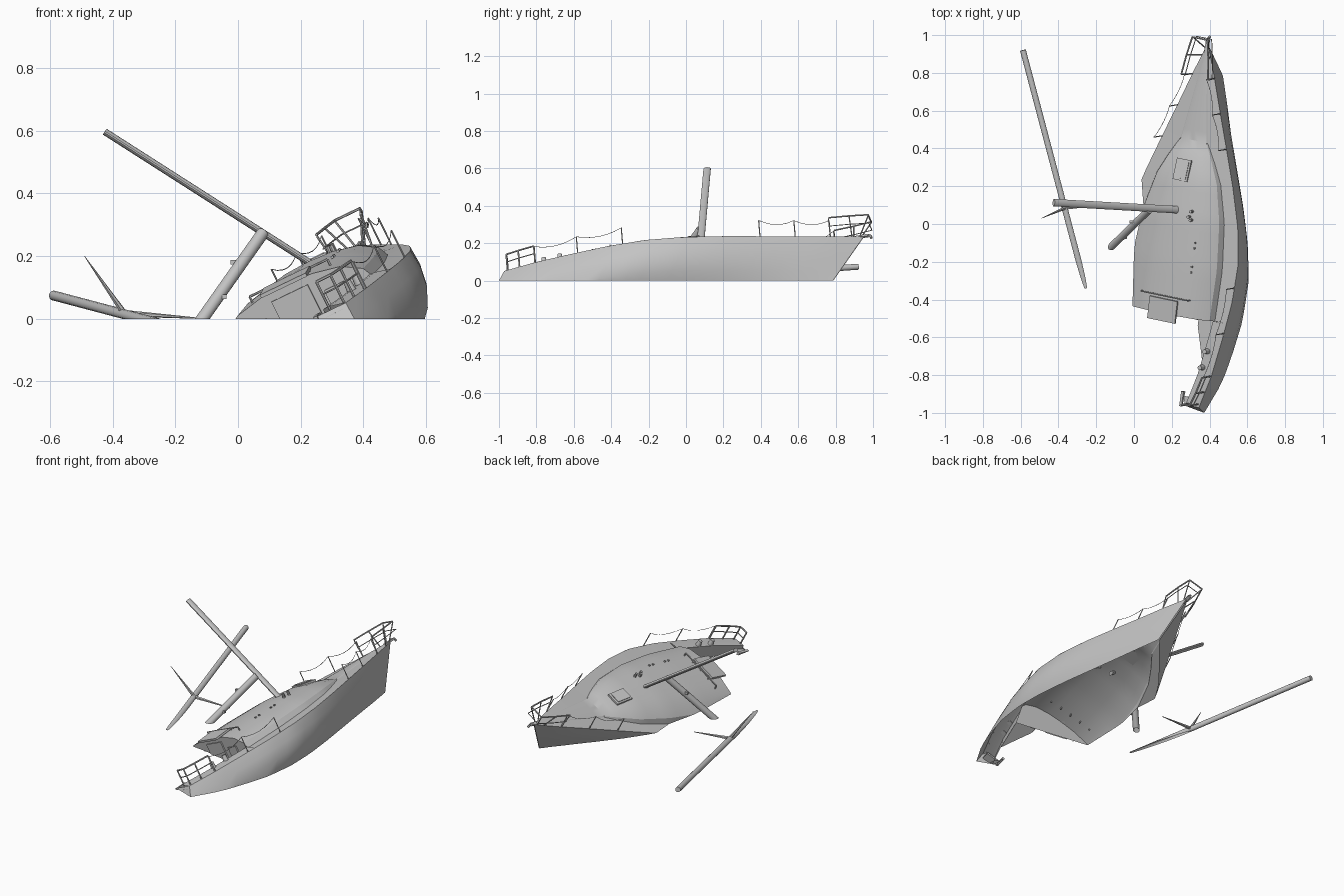
import bpy, bmesh, math
from mathutils import Matrix, Vector

if "Cube" in bpy.data.objects:
    bpy.data.objects.remove(bpy.data.objects["Cube"])

grey = bpy.data.materials.new("weathered_grey")
grey.use_nodes = True
grey.diffuse_color = (0.55, 0.55, 0.55, 1)
grey.node_tree.nodes["Principled BSDF"].inputs["Base Color"].default_value = (0.55, 0.55, 0.55, 1)

# Boat frame: x towards the high side, y to the bow, z up from the deck
rad = math.radians
BOAT = (Matrix.Translation((0.26, 0, 0.09)) @ Matrix.Rotation(rad(-7.8), 4, 'Z')
        @ Matrix.Rotation(rad(8.5), 4, 'X') @ Matrix.Rotation(rad(-25.5), 4, 'Y'))
WORLD = Matrix.Identity(4)


def finish(name, bm, frame=BOAT, angle=30):
    """Place a part, cut off everything under the waterline and shade it."""
    bm.transform(frame)
    bmesh.ops.bisect_plane(bm, geom=bm.verts[:] + bm.edges[:] + bm.faces[:], dist=1e-5,
                           plane_co=(0, 0, 0), plane_no=(0, 0, 1), clear_inner=True)
    if not bm.faces:
        bm.free()
        return
    me = bpy.data.meshes.new(name)
    bm.to_mesh(me)
    bm.free()
    me.materials.append(grey)
    ob = bpy.data.objects.new(name, me)
    bpy.context.collection.objects.link(ob)
    bpy.ops.object.select_all(action='DESELECT')
    ob.select_set(True)
    bpy.context.view_layer.objects.active = ob
    bpy.ops.object.shade_smooth_by_angle(angle=rad(angle))


def loft(bm, rows):
    grid = [[bm.verts.new(p) for p in row] for row in rows]
    for a, b in zip(grid, grid[1:]):
        for i in range(len(a) - 1):
            bm.faces.new((a[i], a[i + 1], b[i + 1], b[i]))
    return grid


def rod(bm, a, b, r1, r2=None, flat=1.0, sides=6):
    a, b = Vector(a), Vector(b)
    turn = (b - a).to_track_quat('Z', 'Y').to_matrix().to_4x4()
    m = Matrix.Translation((a + b) / 2) @ turn @ Matrix.Diagonal((1, flat, 1, 1))
    bmesh.ops.create_cone(bm, cap_ends=True, segments=sides, radius1=r1,
                          radius2=r1 if r2 is None else r2, depth=(b - a).length, matrix=m)


def path(bm, pts, r, sides=6):
    for a, b in zip(pts, pts[1:]):
        rod(bm, a, b, r, sides=sides)


def box(bm, centre, size, tilt=0):
    m = Matrix.Translation(centre) @ Matrix.Rotation(rad(tilt), 4, 'X') @ Matrix.Diagonal((*size, 1))
    bmesh.ops.create_cube(bm, size=1, matrix=m)


def lookup(table, s):
    for a, b in zip(table, table[1:]):
        if s <= b[0]:
            t = max(0, (s - a[0]) / (b[0] - a[0]))
            return [p + (q - p) * t for p, q in zip(a[1:], b[1:])]
    return list(table[-1][1:])


# Plan shape of the deck edge, and width and height of the cabin
BEAM = [(-.947, .238), (-.77, .285), (-.56, .32), (-.36, .347), (-.155, .352), (.043, .32),
        (.24, .262), (.433, .195), (.63, .125), (.818, .06), (.97, .003)]
CABIN = [(-.475, .265, .094), (-.2, .268, .096), (.05, .242, .09), (.25, .19, .07),
         (.38, .125, .04), (.45, .08, .01), (.97, 0, 0)]
AFT, FORE, BULKHEAD = -.947, .97, -.475


def beam(s):
    return lookup(BEAM, s)[0]


# Hull shell with raked stem and sloping transom
LEVELS = [(0, 1), (.06, 1.035), (.12, 1.03), (.18, .97), (.24, .83), (.28, .6), (.31, 0)]
ring = [(1, d, w) for d, w in LEVELS] + [(-1, d, w) for d, w in LEVELS[-2::-1]]
rows = []
for k in range(25):
    u = k / 24
    b = beam(AFT + (FORE - AFT) * u)
    rows.append([(side * b * w, (AFT - .55 * d) * (1 - u) + (FORE - .8 * d) * u, -d)
                 for side, d, w in ring])
bm = bmesh.new()
hull = loft(bm, rows)
bm.faces.new(hull[0])
finish("hull", bm)


# Deck and cabin in one skin
def deck_row(s):
    b = beam(s)
    w, h = lookup(CABIN, s)
    half = [(b, 0), (w, .006), (.94 * w, .006 + .35 * h), (.7 * w, .006 + .75 * h), (.35 * w, .006 + .95 * h)]
    return [(x, s, z) for x, z in half] + [(0, s, .006 + h)] + [(-x, s, z) for x, z in half[::-1]]


bm = bmesh.new()
loft(bm, [deck_row(BULKHEAD + (FORE - BULKHEAD) * k / 28) for k in range(29)])
finish("deck_and_cabin", bm, angle=20)

# Cabin rear wall with door and two panels
bm = bmesh.new()
wall = deck_row(BULKHEAD)[1:-1]
bm.faces.new([bm.verts.new(p) for p in wall + [(-.25, BULKHEAD, -.2), (.25, BULKHEAD, -.2)]])
finish("cabin_rear_wall", bm)
bm = bmesh.new()
box(bm, (0, BULKHEAD - .004, -.03), (.13, .008, .2))
for side in (-1, 1):
    box(bm, (side * .14, BULKHEAD - .004, -.01), (.07, .008, .08))
finish("rear_wall_panels", bm)

# Cockpit: side deck, coaming wall, bench and inner wall on both sides
for side, label in ((1, "high"), (-1, "low")):
    bm = bmesh.new()
    rows = []
    for k in range(9):
        s = AFT + (BULKHEAD - AFT) * k / 8
        b = beam(s)
        rows.append([(side * x, s, z) for x, z in
                     ((b, 0), (b - .055, .012), (b - .075, .012), (b - .085, -.07), (.13, -.075), (.12, -.2))])
    loft(bm, rows)
    finish("cockpit_side_" + label, bm)

# Stern step
bm = bmesh.new()
box(bm, (.16, -.93, -.02), (.13, .05, .012))
box(bm, (.13, -.92, -.012), (.014, .08, .03))
finish("stern_step", bm)

# Sliding hatch, foredeck hatch and traveller
bm = bmesh.new()
box(bm, (.0, -.455, .106), (.165, .12, .012), 3)
finish("sliding_hatch", bm)
bm = bmesh.new()
box(bm, (-.015, .295, .068), (.085, .115, .012), -10)
box(bm, (-.015, .295, .074), (.065, .09, .008), -10)
finish("foredeck_hatch", bm)
bm = bmesh.new()
rod(bm, (-.14, -.38, .108), (.14, -.38, .108), .004)
for k in range(5):
    rod(bm, (-.14 + .07 * k, -.38, .078), (-.14 + .07 * k, -.38, .108), .004)
finish("traveller", bm)

# Winches and deck fittings
bm = bmesh.new()
for s in (-.73, -.64):
    for side in (-1, 1):
        x = side * (beam(s) - .06)
        rod(bm, (x, s, .008), (x, s, .045), .016, .012, sides=12)
for x, s in ((.075, .06), (.09, .045), (.085, .09)):
    rod(bm, (x, s, .08), (x, s, .112), .008, sides=8)
for s in (-.23, -.2, -.1, -.07):
    box(bm, (.13, s, .096), (.009, .009, .008))
finish("winches_and_fittings", bm)

# Bow roller
bm = bmesh.new()
box(bm, (0, .96, .004), (.02, .07, .01))
path(bm, [(0, .98, .008), (0, 1.005, .003), (0, 1.012, -.014)], .007)
finish("bow_roller", bm)

# Bow rail, stern rail and stanchions with sagging lifelines
UP = .1
bm = bmesh.new()
nose = [(.08, .8), (.065, .91), (.045, 1.01)]
for h, r in ((UP + .005, .0045), (UP * .55, .0025)):
    path(bm, [(x, s, h) for x, s in nose] + [(-x, s, h) for x, s in nose[::-1]], r)
for side in (-1, 1):
    for x, s in nose:
        foot = min(s, .95)
        rod(bm, (side * min(x, beam(foot)), foot, 0), (side * x, s, UP), .0035)
finish("bow_rail", bm)

for side, label in ((1, "high"), (-1, "low")):
    bm = bmesh.new()
    corner = [(.28, -.77), (.255, -.86), (.23, -.93), (.18, -.935)]
    for h, r in ((UP, .005), (UP * .55, .003)):
        path(bm, [(side * x, s, h) for x, s in corner], r)
    for x, s in corner:
        rod(bm, (side * x, s, 0), (side * x, s, UP), .0045)
    finish("stern_rail_" + label, bm)

posts = bmesh.new()
lines = bmesh.new()
for side in (-1, 1):
    for group in ((-.77, -.53, -.28), (.44, .62, .8)):
        for s in group:
            rod(posts, (side * beam(s), s, 0), (side * beam(s), s, UP * .95), .003)
        for a, b in zip(group, group[1:]):
            sag = []
            for k in range(7):
                t = k / 6
                sag.append((side * (beam(a) * (1 - t) + beam(b) * t), a + (b - a) * t,
                            UP * .95 - .1 * t * (1 - t)))
            path(lines, sag, .0015, 4)
finish("stanchions", posts)
finish("lifelines", lines)

# Broken mast stub, boom and fallen mast with spreaders
bm = bmesh.new()
rod(bm, (.24, .075, .172), (-.425, .113, .597), .02, flat=.55, sides=14)
finish("mast_stub", bm, WORLD)
bm = bmesh.new()
rod(bm, (.08, .075, .275), (-.135, -.135, -.03), .02, sides=14)
finish("boom", bm, WORLD)
bm = bmesh.new()
box(bm, (-.015, .012, .18), (.018, .015, .015))
box(bm, (-.044, -.073, .07), (.015, .015, .015))
finish("boom_fittings", bm, WORLD)
bm = bmesh.new()
rod(bm, (-.588, .92, .074), (-.255, -.34, -.014), .016, sides=14)
finish("fallen_mast", bm, WORLD)
bm = bmesh.new()
rod(bm, (-.365, .085, .02), (-.49, .03, .2), .01, .001)
rod(bm, (-.37, .085, .018), (-.13, .105, .002), .011, .002)
finish("spreaders", bm, WORLD)
